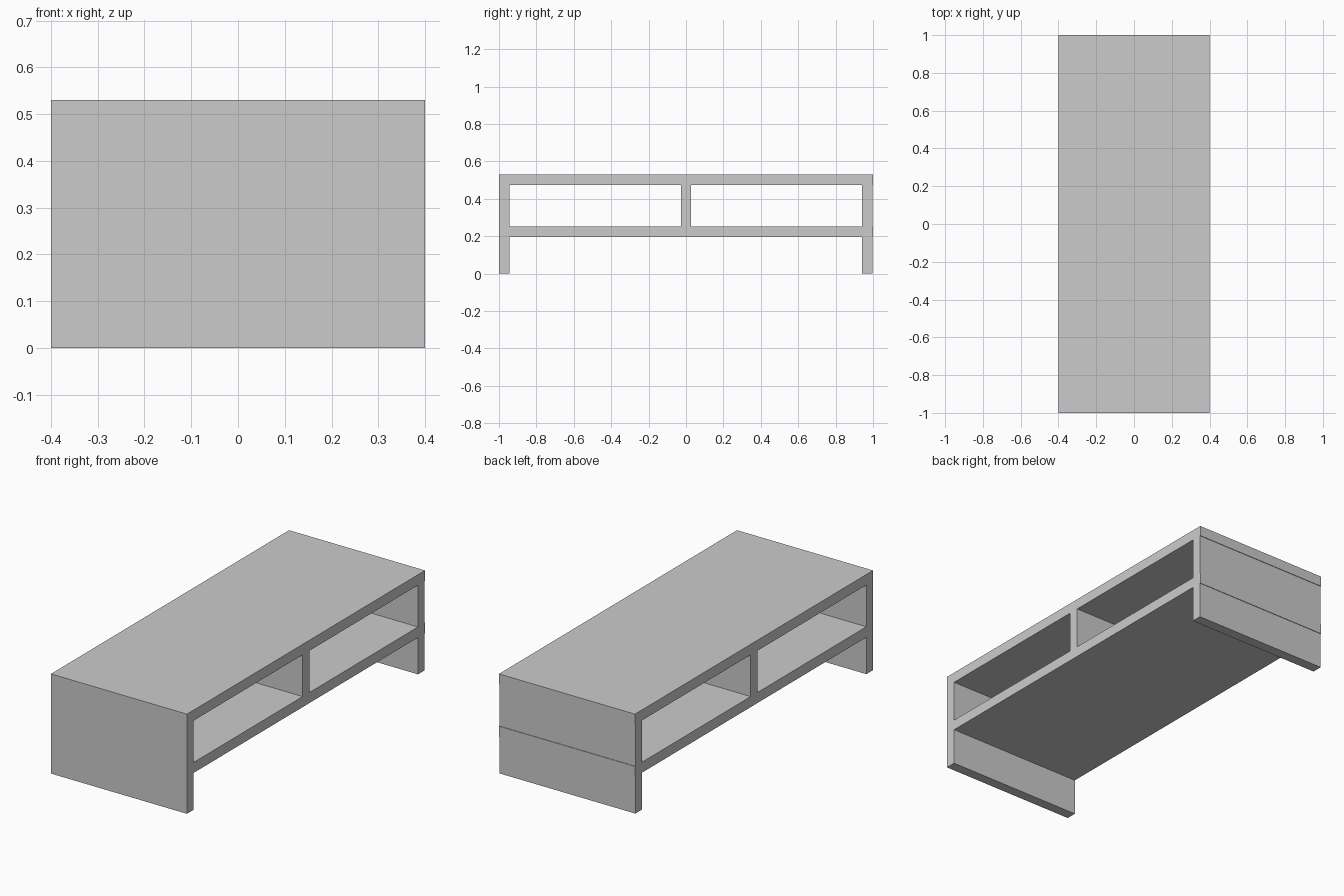
import bpy
import bmesh

if "Cube" in bpy.data.objects:
    bpy.data.objects.remove(bpy.data.objects["Cube"])

X = 0.4               # half depth
T = 0.056             # board thickness
H = 0.53              # overall height
SHELF_Z = 0.196       # underside of shelf
BACK = 0.997          # back-end uprights sit just inside the slabs


def board(name, y0, y1, z0, z1):
    bm = bmesh.new()
    bmesh.ops.create_cube(bm, size=1)
    for v in bm.verts:
        v.co = (v.co.x * 2 * X,
                y1 if v.co.y > 0 else y0,
                z1 if v.co.z > 0 else z0)
    mesh = bpy.data.meshes.new(name)
    bm.to_mesh(mesh)
    bm.free()
    obj = bpy.data.objects.new(name, mesh)
    bpy.context.collection.objects.link(obj)


# Full-length horizontal slabs
board("table_top", -1, 1, H - T, H)
board("shelf", -1, 1, SHELF_Z, SHELF_Z + T)

# End uprights: a leg below the shelf and a side panel above it
for end, y0 in (("front", -1), ("back", BACK - T)):
    board(end + "_leg", y0, y0 + T, 0, SHELF_Z)
    board(end + "_side_panel", y0, y0 + T, SHELF_Z + T, H - T)

# Centre divider between the two compartments
board("divider", -T / 2, T / 2, SHELF_Z + T, H - T)
